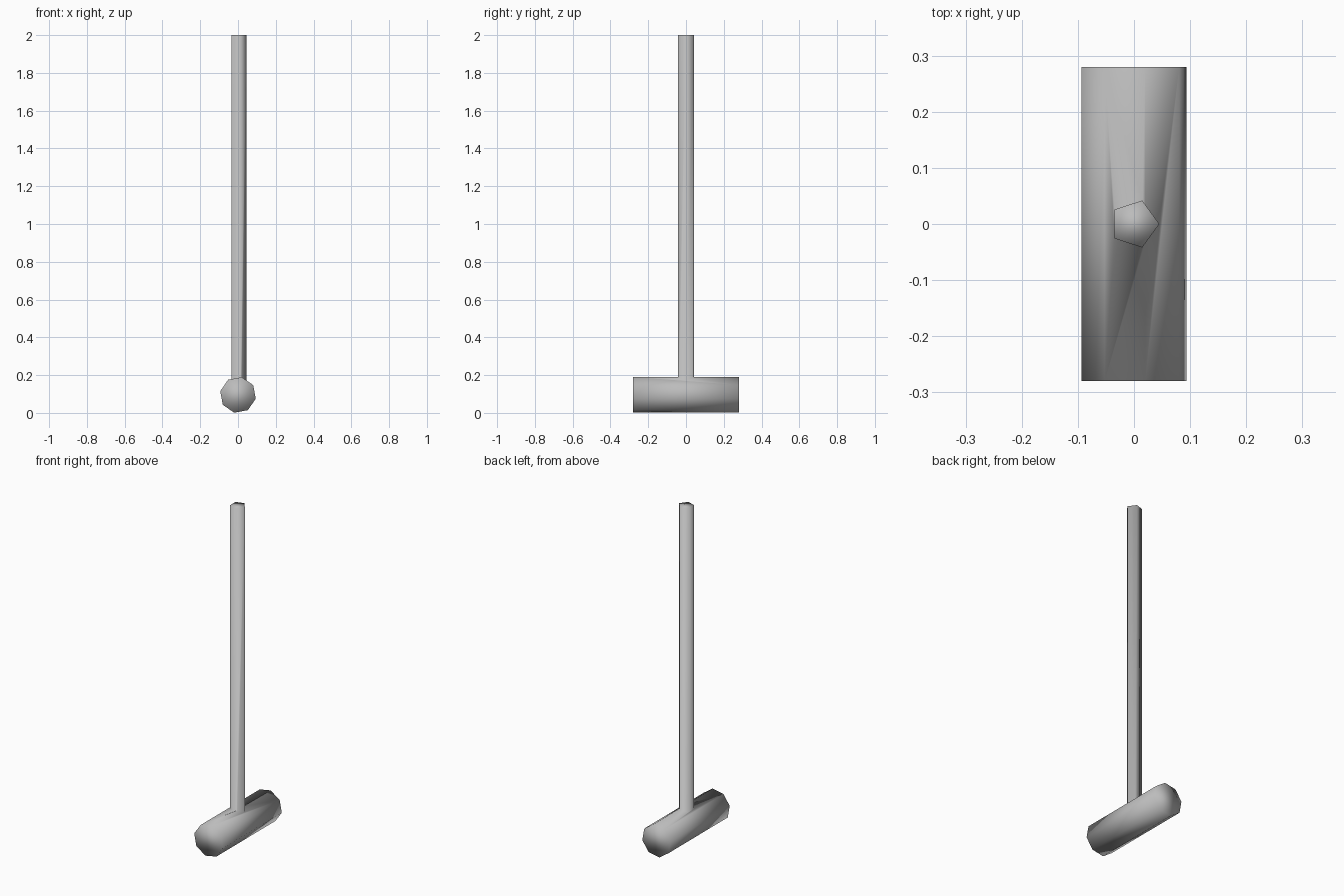
import bpy
import math
from mathutils import Matrix

cube = bpy.data.objects.get("Cube")
if cube:
    bpy.data.objects.remove(cube, do_unlink=True)

grey = bpy.data.materials.new("mid grey")
grey.use_nodes = True
colour = (0.5, 0.5, 0.5, 1)
grey.diffuse_color = colour
grey.node_tree.nodes["Principled BSDF"].inputs["Base Color"].default_value = colour


def prism(name, sides, radius, length, turn, matrix):
    """Regular prism whose corners start at the given turn."""
    bpy.ops.mesh.primitive_cylinder_add(vertices=sides, radius=radius, depth=length)
    ob = bpy.context.object
    ob.name = ob.data.name = name
    # First corner of the primitive lies on +y; bring it to +x before turning
    spin = Matrix.Rotation(math.radians(turn - 90), 4, "Z")
    ob.data.transform(matrix @ spin)
    ob.data.materials.append(grey)
    return ob


# Eight-sided head lying along y
head_place = Matrix.Translation((0, 0, 0.095)) @ Matrix.Rotation(math.pi / 2, 4, "X")
head = prism("hammer", 8, 0.096, 0.56, 33, head_place)

# Five-sided handle with one corner towards +x
handle = prism("handle_joiner", 5, 0.044, 1.90, 0, Matrix.Translation((0.001, 0, 1.05)))

# Fuse the handle into the head
union = head.modifiers.new("join_handle", "BOOLEAN")
union.operation = "UNION"
union.solver = "EXACT"
union.object = handle
bpy.ops.object.select_all(action="DESELECT")
head.select_set(True)
bpy.context.view_layer.objects.active = head
bpy.ops.object.modifier_apply(modifier=union.name)
bpy.data.objects.remove(handle, do_unlink=True)

# Soft shading over the whole fused surface
bpy.ops.object.shade_smooth()
